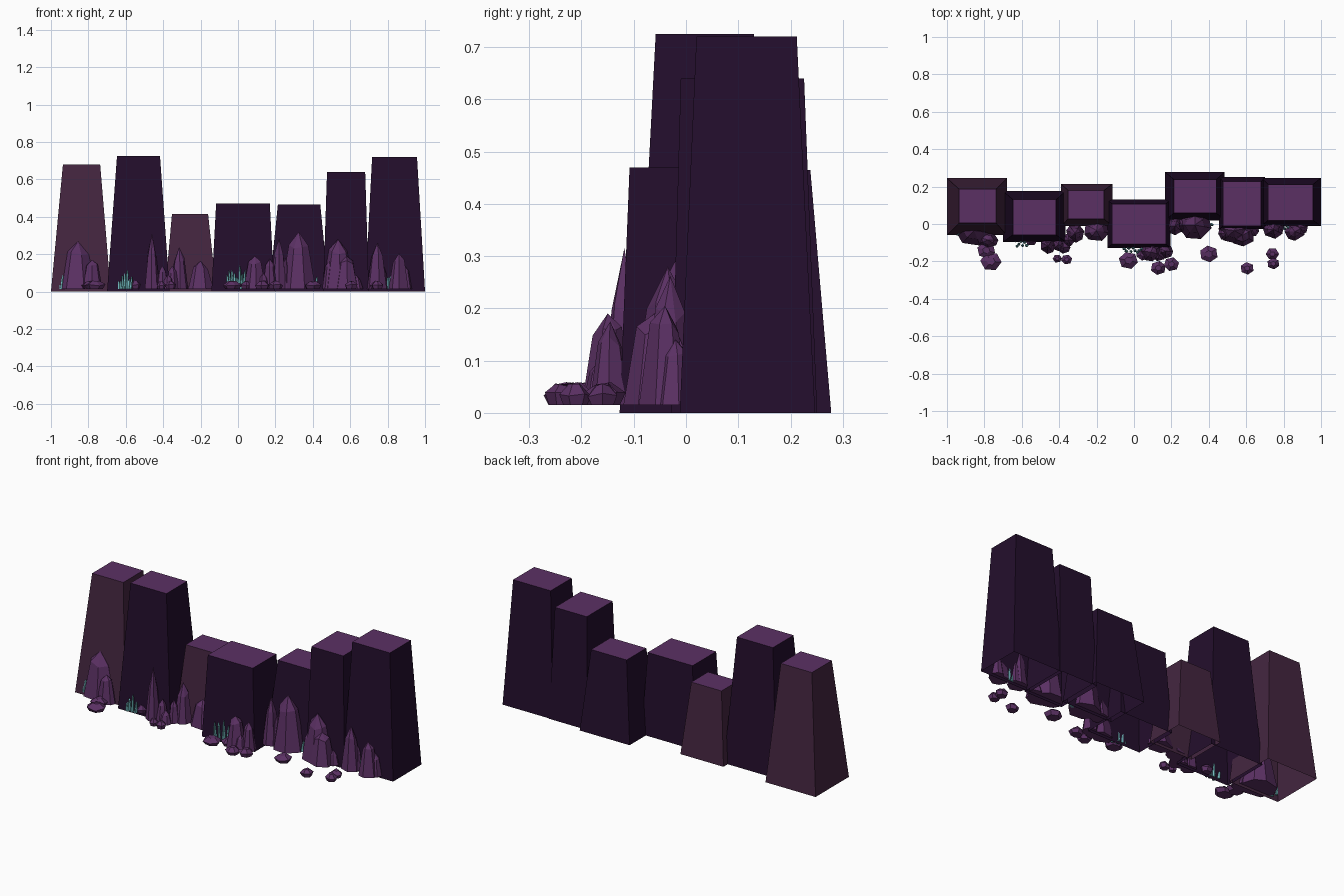
import bpy, bmesh, math, random

if "Cube" in bpy.data.objects:
    bpy.data.objects.remove(bpy.data.objects["Cube"])

random.seed(4)


def material(name, rgb):
    m = bpy.data.materials.new(name)
    m.diffuse_color = (*rgb, 1)
    m.use_nodes = True
    m.node_tree.nodes["Principled BSDF"].inputs["Base Color"].default_value = m.diffuse_color
    return m


PURPLE = material("purple_crystal", (0.105, 0.030, 0.127))
DARK = material("dark_violet_rock", (0.0175, 0.0045, 0.026))
PLUM = material("plum_rock", (0.058, 0.019, 0.051))
BLUE = material("pale_blue_crystal", (0.17, 0.50, 0.53))


def finish(name, bm, mats):
    bmesh.ops.recalc_face_normals(bm, faces=bm.faces[:])
    me = bpy.data.meshes.new(name)
    bm.to_mesh(me)
    bm.free()
    for m in mats:
        me.materials.append(m)
    ob = bpy.data.objects.new(name, me)
    bpy.context.collection.objects.link(ob)


def loft(bm, rings, tip=None):
    """Skin rings of equal length, cap the base, close with a tip or a cap."""
    rows = [[bm.verts.new(p) for p in r] for r in rings]
    n = len(rows[0])
    for a, b in zip(rows, rows[1:]):
        for i in range(n):
            j = (i + 1) % n
            bm.faces.new((a[i], a[j], b[j], b[i]))
    if tip:
        t = bm.verts.new(tip)
        for i in range(n):
            bm.faces.new((rows[-1][i], rows[-1][(i + 1) % n], t))
    else:
        bm.faces.new(rows[-1])
    return rows


def rect(x0, x1, y0, y1, z):
    return [(x0, y0, z), (x1, y0, z), (x1, y1, z), (x0, y1, z)]


def column(name, base, top, h, side):
    # tapered cliff block, open underneath, purple cap
    bm = bmesh.new()
    loft(bm, [rect(*base, 0), rect(*top, h)])
    for f in bm.faces:
        f.material_index = int(all(v.co.z > h - 0.001 for v in f.verts))
    finish(name, bm, [side, PURPLE])


def spire(bm, x, y, h, rx, ry, shoulder=0.78, sides=7, z0=0.015, lean=0.0):
    # faceted crystal: wide foot, narrower uneven shoulder, sharp tip
    ph = random.random() * 6.28
    ang = [ph + 2 * math.pi * (i + random.uniform(-.18, .18)) / sides for i in range(sides)]

    def ring(k, z, wob):
        return [(x + lean * (z - z0) + rx * k * math.cos(a), y + ry * k * math.sin(a),
                 z + random.uniform(-wob, wob) * h) for a in ang]
    zs = z0 + (h - z0) * shoulder
    loft_rows = loft(bm, [ring(1, z0, 0), ring(0.58, zs, 0.06)], (x + lean * (h - z0), y, h))
    bm.faces.new(loft_rows[0][::-1])


def rock(bm, x, y, r, h=0.055):
    # low flattened gem
    ph = random.random() * 6.28
    rings = []
    for k, z, w in ((0.75, 0.015, 0), (1, 0.015 + (h - 0.015) * 0.5, 0.005), (0.4, h, 0.004)):
        rings.append([(x + r * k * math.cos(ph + i * math.pi / 3),
                       y + 0.9 * r * k * math.sin(ph + i * math.pi / 3),
                       z + random.uniform(-w, w)) for i in range(6)])
    bm.faces.new(loft(bm, rings)[0][::-1])


# Cliff columns: base x0 x1 y0 y1, top x0 x1 y0 y1, height
COLUMNS = [
    ((-1.0, -.68, -.06, .245), (-.936, -.737, .005, .187), .68, PLUM),
    ((-.70, -.365, -.096, .176), (-.647, -.417, -.058, .13), .725, DARK),
    ((-.39, -.115, -.012, .215), (-.353, -.16, .027, .18), .415, PLUM),
    ((-.142, .195, -.127, .13), (-.117, .17, -.108, .107), .47, DARK),
    ((.166, .485, .018, .278), (.213, .44, .059, .238), .465, DARK),
    ((.455, .70, -.028, .251), (.476, .68, -.01, .226), .64, DARK),
    ((.68, 1.0, -.012, .247), (.717, .957, .02, .212), .72, DARK)]
for i, c in enumerate(COLUMNS):
    column(f"cliff_column_{i + 1}", *c)

# Large purple crystals: x, y, height, radius x, radius y, shoulder
SPIRES = [
    (-.855, -.035, .268, .10, .085, .75), (-.78, -.085, .17, .055, .045, .8),
    (-.46, -.118, .315, .042, .042, .6), (-.405, -.11, .14, .035, .035, .7),
    (-.375, -.125, .09, .035, .035, .7),
    (-.315, -.05, .238, .05, .05, .7), (-.35, -.085, .14, .035, .035, .7),
    (-.20, -.035, .165, .07, .06, .75),
    (.09, -.15, .19, .06, .05, .82), (.17, -.145, .175, .04, .04, .75),
    (.135, -.165, .10, .035, .035, .7),
    (.22, -.01, .285, .045, .05, .65), (.255, -.005, .18, .04, .04, .7),
    (.325, -.005, .32, .092, .08, .72),
    (.535, -.035, .28, .085, .07, .74), (.58, -.06, .19, .07, .06, .8),
    (.49, -.05, .17, .04, .04, .75), (.63, -.03, .09, .04, .04, .7),
    (.745, -.03, .262, .055, .05, .7), (.775, -.015, .15, .03, .03, .7),
    (.86, -.04, .205, .055, .05, .78), (.89, -.02, .14, .04, .04, .75)]
bm = bmesh.new()
for x, y, h, rx, ry, s in SPIRES:
    spire(bm, x, y, h, rx, ry, s)
finish("purple_crystals", bm, [PURPLE])

# Loose low rocks in front: x, y, radius
bm = bmesh.new()
for x, y, r in [(-.765, -.2, .057), (-.79, -.14, .05), (-.55, -.085, .035),
                (-.41, -.185, .025), (-.36, -.19, .03), (-.03, -.195, .052),
                (.13, -.235, .042), (.2, -.215, .042), (.4, -.16, .05),
                (.605, -.237, .037), (.74, -.16, .036), (.745, -.212, .034),
                (.05, -.16, .04)]:
    rock(bm, x, y, r)
finish("loose_rocks", bm, [PURPLE])

# Thin pale blue crystal clusters: x, y, height, spread, count
bm = bmesh.new()
for x, y, h, w, n in [(-.605, -.105, .12, .03, 7), (-.005, -.14, .145, .045, 9),
                      (.40, -.0, .08, .015, 4), (.815, -.02, .105, .018, 5),
                      (-.955, -.04, .09, .01, 3)]:
    for i in range(n):
        t = 2 * i / (n - 1) - 1
        hi = h * (1 if i == n // 2 + 1 else random.uniform(.45, .85))
        spire(bm, x + t * w, y + random.uniform(-.015, .015), hi, .009, .009,
              .85, 5, lean=t * .12)
finish("blue_crystal_clusters", bm, [BLUE])
